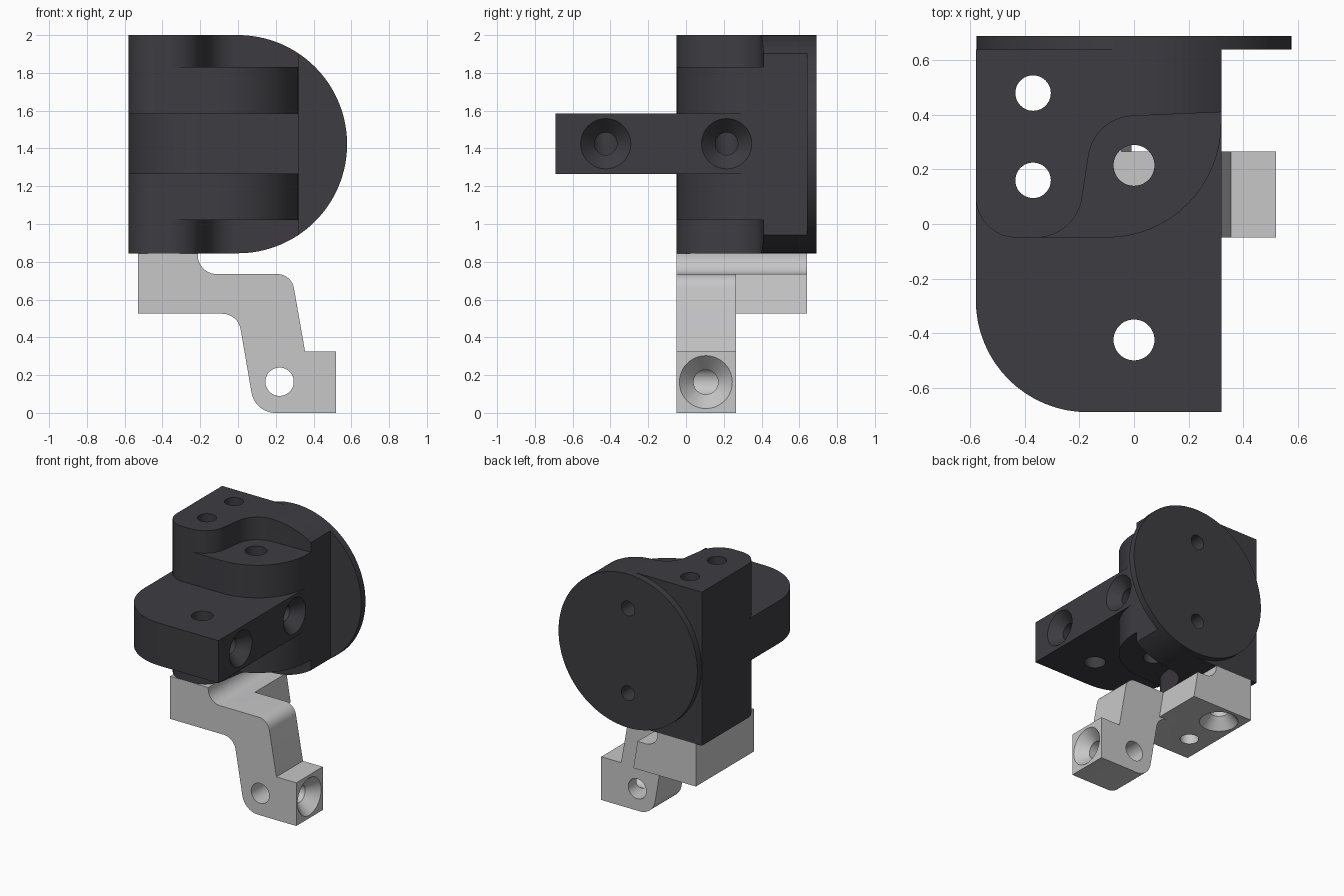
import bpy, bmesh, math
from mathutils import Vector, Matrix

cube = bpy.data.objects.get("Cube")
if cube:
    bpy.data.objects.remove(cube, do_unlink=True)


def material(name, rgb):
    m = bpy.data.materials.new(name)
    m.use_nodes = True
    m.diffuse_color = (*rgb, 1)
    node = next(n for n in m.node_tree.nodes if n.type == 'BSDF_PRINCIPLED')
    node.inputs["Base Color"].default_value = (*rgb, 1)
    return m


charcoal = material("charcoal", (0.047, 0.045, 0.053))
grey = material("light grey", (0.57, 0.57, 0.58))


def fillet(corners, steps=16):
    """Turn (u, v, radius) corners into an outline with rounded corners."""
    out = []
    for i, c in enumerate(corners):
        p = Vector(c[:2])
        if len(c) < 3:
            out.append(p)
            continue
        a = (Vector(corners[i - 1][:2]) - p).normalized()
        b = (Vector(corners[(i + 1) % len(corners)][:2]) - p).normalized()
        half = a.angle(b) / 2
        centre = p + (a + b).normalized() * c[2] / math.sin(half)
        start = p + a * c[2] / math.tan(half) - centre
        end = p + b * c[2] / math.tan(half) - centre
        sweep = start.angle_signed(end)
        for k in range(steps + 1):
            out.append(centre + Matrix.Rotation(-sweep * k / steps, 2) @ start)
    return out


def finish(name, bm, mat):
    bmesh.ops.recalc_face_normals(bm, faces=bm.faces)
    mesh = bpy.data.meshes.new(name)
    bm.to_mesh(mesh)
    bm.free()
    mesh.materials.append(mat)
    ob = bpy.data.objects.new(name, mesh)
    bpy.context.collection.objects.link(ob)
    return ob


def prism(name, outline, axis, lo, hi, mat):
    """Extrude an outline along z (outline in x, y) or y (outline in x, z)."""
    bm = bmesh.new()
    place = (lambda p: (p.x, p.y, lo)) if axis == 'z' else (lambda p: (p.x, lo, p.y))
    face = bm.faces.new([bm.verts.new(place(p)) for p in outline])
    ext = bmesh.ops.extrude_face_region(bm, geom=[face])
    move = Vector((0, 0, hi - lo)) if axis == 'z' else Vector((0, hi - lo, 0))
    bmesh.ops.translate(bm, verts=[g for g in ext["geom"] if isinstance(g, bmesh.types.BMVert)], vec=move)
    return finish(name, bm, mat)


def rod(name, start, end, r1, r2, mat):
    """Cylinder or cone between two points."""
    a, b = Vector(start), Vector(end)
    bm = bmesh.new()
    turn = Vector((0, 0, 1)).rotation_difference(b - a).to_matrix().to_4x4()
    bmesh.ops.create_cone(bm, cap_ends=True, segments=48, radius1=r1, radius2=r2,
                          depth=(b - a).length, matrix=Matrix.Translation((a + b) / 2) @ turn)
    return finish(name, bm, mat)


def combine(target, other, operation):
    mod = target.modifiers.new("combine", 'BOOLEAN')
    mod.operation, mod.object, mod.solver = operation, other, 'EXACT'
    bpy.context.view_layer.objects.active = target
    bpy.ops.object.modifier_apply(modifier=mod.name)
    bpy.data.objects.remove(other, do_unlink=True)


def drill(target, start, end, radius):
    combine(target, rod("drill", start, end, radius, radius, grey if target is leg else charcoal), 'DIFFERENCE')


def countersink(target, centre, inward, outer, inner, depth=0.08):
    """Cone that runs slightly outside the surface so the cut is clean."""
    c, d = Vector(centre), Vector(inward)
    slope = (outer - inner) / depth
    cone = rod("sink", c - d * 0.01, c + d * depth, outer + slope * 0.01, inner,
               grey if target is leg else charcoal)
    combine(target, cone, 'DIFFERENCE')


# Joint body: full-height block with an S-shaped front, rounded on its left side
MID, R = 1.4225, 0.5775
body = prism("joint_body", fillet([
    (-0.58, 0.64), (-0.58, -0.05, 0.15), (-0.213, -0.05, 0.171),
    (-0.145, 0.39, 0.17), (0.32, 0.41), (0.32, 0.64)]), 'z', MID - R, MID + R, charcoal)
dome = [Vector((R * math.sin(t * math.pi / 64), MID + R * math.cos(t * math.pi / 64))) for t in range(65)]
dome += [Vector((-0.7, MID - R)), Vector((-0.7, MID + R))]
combine(body, prism("dome", dome, 'y', -1, 1, charcoal), 'INTERSECT')

# Hinge hub and forward arm
hub = prism("hub", fillet([(-0.58, 0.64), (-0.58, -0.05, 0.15), (0.32, -0.05, 0.42), (0.32, 0.64)]),
            'z', 1.02, 1.83, charcoal)
combine(body, hub, 'UNION')
arm = prism("arm", fillet([(-0.58, 0.5), (-0.58, -0.69, 0.41), (0.32, -0.69), (0.32, 0.5)]),
            'z', 1.265, 1.585, charcoal)
combine(body, arm, 'UNION')

# Round mounting plate at the back
plate = prism("plate", [Vector((R * math.cos(t * math.pi / 64), MID + R * math.sin(t * math.pi / 64)))
                        for t in range(128)], 'y', 0.64, 0.69, charcoal)
combine(body, plate, 'UNION')

# Lower leg: cranked front strip, plus a shorter block behind it
leg = prism("lower_leg", fillet([
    (-0.53, 0.845), (-0.213, 0.845), (-0.213, 0.735, 0.1), (0.283, 0.735, 0.09), (0.355, 0.325),
    (0.52, 0.325), (0.52, 0), (0.09, 0, 0.13), (0.0, 0.525, 0.1), (-0.53, 0.525)]),
    'y', -0.05, 0.265, grey)
block = prism("block", fillet([(-0.53, 0.845), (-0.213, 0.845), (-0.213, 0.735, 0.1),
                               (-0.045, 0.735), (-0.01, 0.525), (-0.53, 0.525)]),
              'y', 0.1, 0.64, grey)
combine(leg, block, 'UNION')

# Vertical bolt holes through the body and leg
for y in (0.16, 0.48):
    for part in (body, leg):
        drill(part, (-0.37, y, 0.3), (-0.37, y, 2.2), 0.065)
countersink(leg, (-0.37, 0.48, 0.525), (0, 0, 1), 0.135, 0.065)

# Arm pivots, each with a countersunk cross hole from the side
for y in (0.215, -0.425):
    drill(body, (0, y, 0.9), (0, y, 1.95), 0.075)
    drill(body, (0, y, 1.425), (0.4, y, 1.425), 0.06)
    countersink(body, (0.32, y, 1.425), (-1, 0, 0), 0.133, 0.06)

# Blind screw holes in the back plate
for z in (-0.318, 0.318):
    drill(body, (0, 0.5, MID + z), (0, 0.8, MID + z), 0.055)

# Foot pivot and its countersunk cross hole
drill(leg, (0.22, -0.2, 0.165), (0.22, 0.4, 0.165), 0.075)
drill(leg, (0.22, 0.105, 0.163), (0.6, 0.105, 0.163), 0.065)
countersink(leg, (0.52, 0.105, 0.163), (-1, 0, 0), 0.14, 0.065)

for ob in (body, leg):
    bpy.ops.object.select_all(action='DESELECT')
    ob.select_set(True)
    bpy.context.view_layer.objects.active = ob
    bpy.ops.object.shade_smooth_by_angle(angle=math.radians(25))
